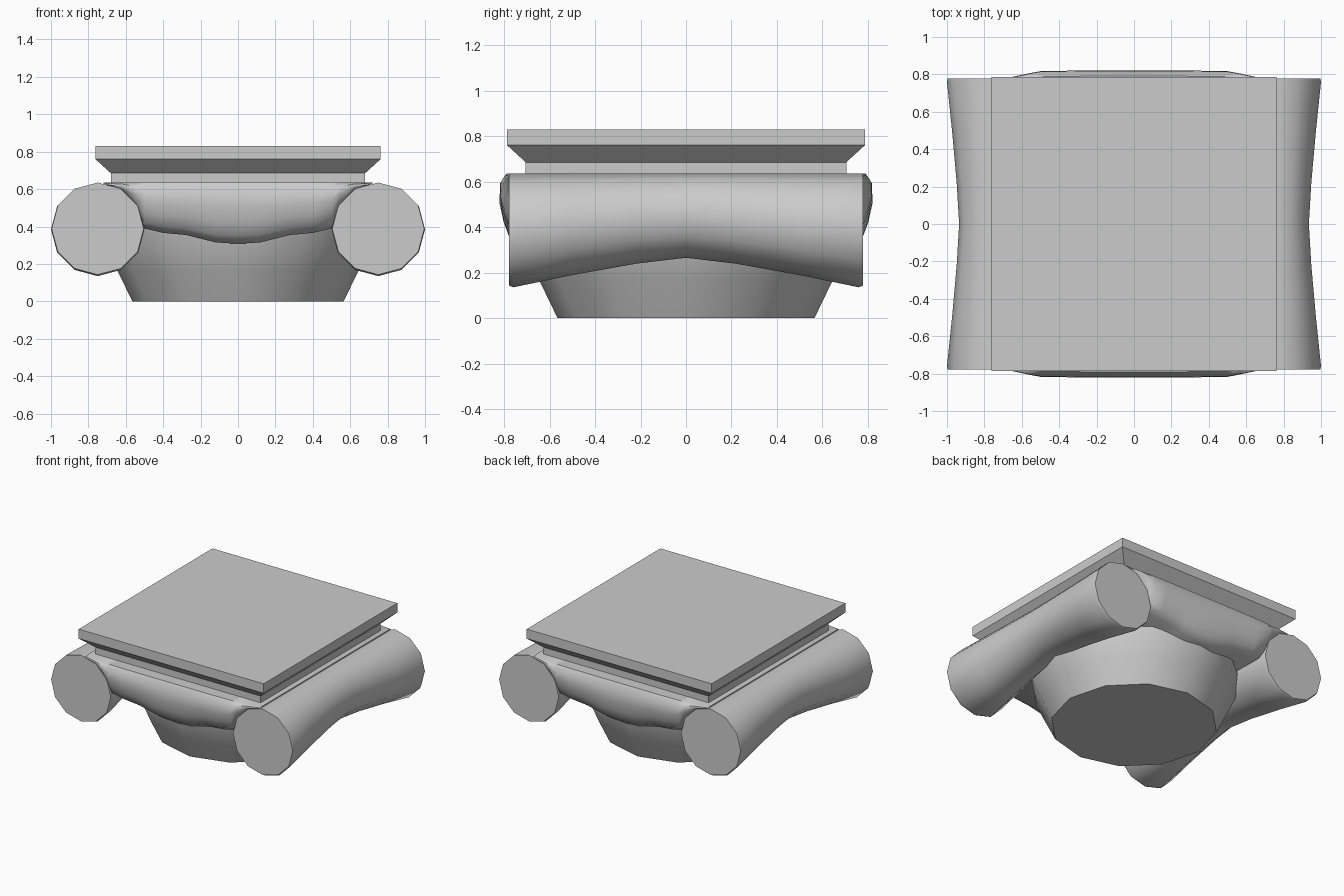
import bpy, bmesh
from math import sin, cos, pi

if "Cube" in bpy.data.objects:
    bpy.data.objects.remove(bpy.data.objects["Cube"])


def loft(name, rings, smooth=True):
    """Closed solid skinned through a list of equal-length point rings."""
    bm = bmesh.new()
    vs = [[bm.verts.new(p) for p in r] for r in rings]
    n = len(vs[0])
    for a, b in zip(vs, vs[1:]):
        for i in range(n):
            j = (i + 1) % n
            bm.faces.new((a[i], a[j], b[j], b[i]))
    bm.faces.new(vs[0])
    bm.faces.new(vs[-1])
    bmesh.ops.recalc_face_normals(bm, faces=bm.faces)
    me = bpy.data.meshes.new(name)
    bm.to_mesh(me)
    bm.free()
    ob = bpy.data.objects.new(name, me)
    bpy.context.collection.objects.link(ob)
    if smooth:
        bpy.ops.object.select_all(action='DESELECT')
        ob.select_set(True)
        bpy.context.view_layer.objects.active = ob
        bpy.ops.object.shade_smooth_by_angle(angle=0.75)
    return ob


def rect(x, y, z):
    return [(-x, -y, z), (x, -y, z), (x, y, z), (-x, y, z)]


# Square top slab with sloped moulding and fillet below
loft("abacus", [rect(.68, .705, .60), rect(.68, .705, .685),
                rect(.762, .787, .76), rect(.762, .787, .83)], smooth=False)

# Twelve-sided flaring neck
SIDES = 12
loft("neck", [[(r * cos(2 * pi * i / SIDES), r * sin(2 * pi * i / SIDES), z)
               for i in range(SIDES)]
              for r, z in [(.565, 0), (.645, .165), (.70, .29), (.72, .40)]])

# Side scroll rolls: waisted in the middle, level along the top
half = [(0, .185), (.22, .198), (.5, .223), (.76, .25), (.778, .246)]
stations = [(-y, r) for y, r in half[:0:-1]] + half
for side, label in ((-1, "left"), (1, "right")):
    loft(label + "_scroll",
         [[(side * .75 + r * cos(2 * pi * i / SIDES), y,
            .635 - r + r * sin(2 * pi * i / SIDES)) for i in range(SIDES)]
          for y, r in stations])

# Cushion between the scrolls: (x, front bulge, lower edge height)
half = [(0, .82, .308), (.12, .82, .315), (.2, .82, .335), (.28, .82, .355), (.4, .819, .366),
        (.5, .817, .39), (.54, .81, .48), (.62, .793, .58), (.72, .772, .615)]
sections = [(-x, b, z) for x, b, z in half[:0:-1]] + half
# Bulge profile: (inset from full bulge, fraction of height)
bulge = [(.10, 0), (.045, .13), (.018, .35), (0, .6), (.003, .85), (.03, 1)]
loft("cushion",
     [[(x, -(b - d), z + f * (.635 - z)) for d, f in bulge] +
      [(x, b - d, z + f * (.635 - z)) for d, f in reversed(bulge)]
      for x, b, z in sections])
